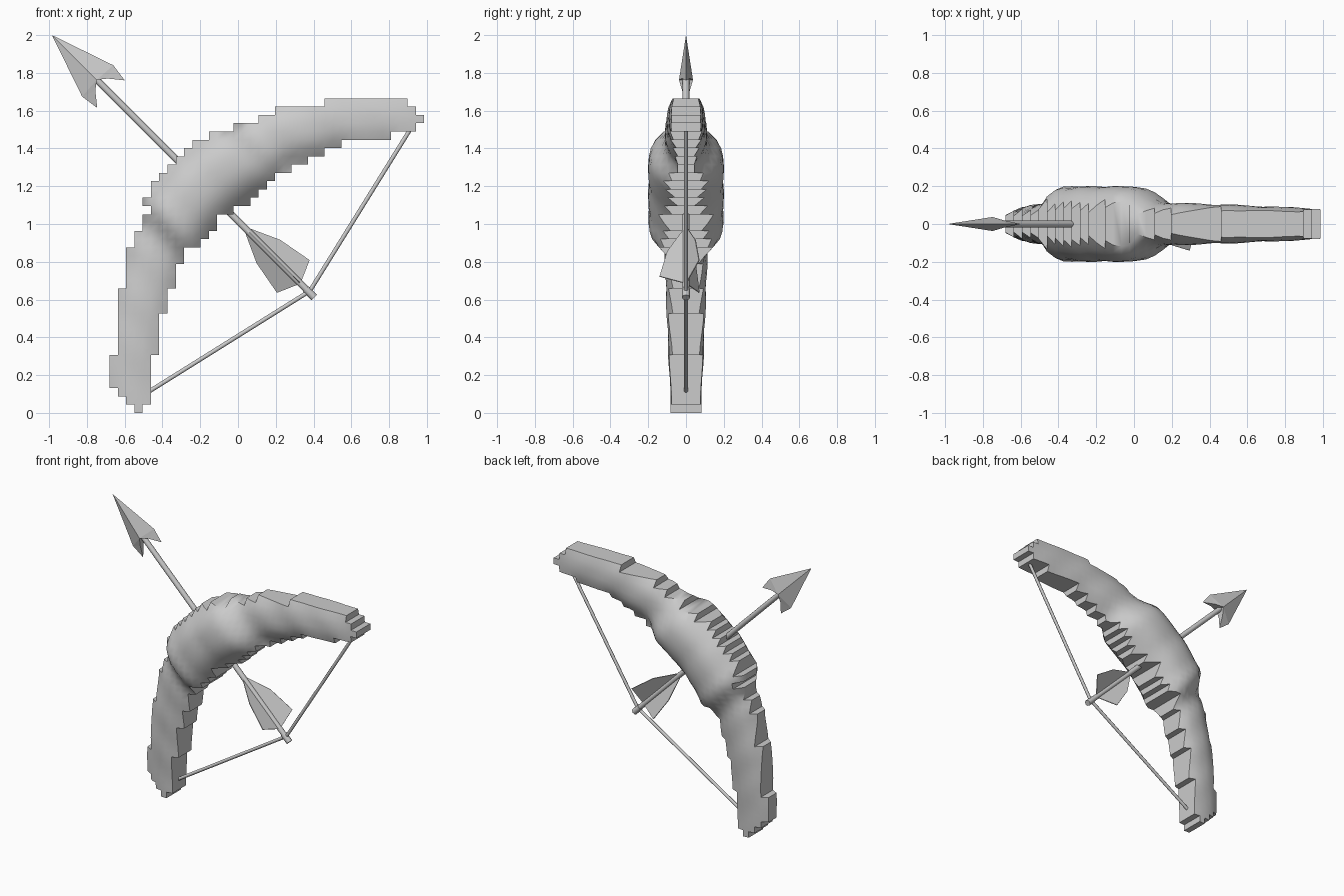
import bpy, bmesh, math
from mathutils import Vector

if "Cube" in bpy.data.objects:
    bpy.data.objects.remove(bpy.data.objects["Cube"], do_unlink=True)

grey = bpy.data.materials.new("plain grey")
grey.use_nodes = True
grey.diffuse_color = (0.6, 0.6, 0.6, 1)
grey.node_tree.nodes["Principled BSDF"].inputs["Base Color"].default_value = (0.6, 0.6, 0.6, 1)


def make_object(name, bm, smooth=None):
    bmesh.ops.recalc_face_normals(bm, faces=bm.faces)
    mesh = bpy.data.meshes.new(name)
    bm.to_mesh(mesh)
    bm.free()
    mesh.materials.append(grey)
    obj = bpy.data.objects.new(name, mesh)
    bpy.context.collection.objects.link(obj)
    if smooth:
        bpy.ops.object.select_all(action="DESELECT")
        obj.select_set(True)
        bpy.context.view_layer.objects.active = obj
        bpy.ops.object.shade_smooth_by_angle(angle=math.radians(smooth))
    return obj


def rod(name, start, end, radius, sides=8):
    start, end = Vector(start), Vector(end)
    bm = bmesh.new()
    bmesh.ops.create_cone(bm, cap_ends=True, segments=sides, radius1=radius,
                          radius2=radius, depth=(end - start).length)
    turn = (end - start).to_track_quat("Z", "Y").to_matrix()
    bmesh.ops.rotate(bm, verts=bm.verts, matrix=turn)
    bmesh.ops.translate(bm, verts=bm.verts, vec=(start + end) / 2)
    return make_object(name, bm, 50)


# Bow limb: stepped outline given as runs of square cells, one run per row
CELL = 1.665 / 38
LEFT = -0.68
starts = [3, 2, 1] + [0] * 4 + [1] * 8 + [2] * 5 + [3, 3, 4, 4, 5, 4, 5, 5]
starts += [6, 7, 8, 9, 10, 12, 15, 18, 20, 26]
ends = [4] + [5] * 6 + [6] * 5 + [7] * 3 + [8] * 3 + [9, 9, 11, 12, 13, 13]
ends += [15, 17, 18, 19, 20, 22, 24, 26, 28, 34, 37, 38, 37, 36]
middle = [Vector(p) for p in [(-.53, 0), (-.54, .25), (-.5, .55), (-.42, .85), (-.33, 1.03),
                              (-.2, 1.19), (-.02, 1.33), (.2, 1.46), (.5, 1.55), (.98, 1.57)]]


def distance_to_middle(p):
    best = 9
    for a, b in zip(middle, middle[1:]):
        t = max(0, min(1, (p - a).dot(b - a) / (b - a).length_squared))
        best = min(best, (p - a.lerp(b, t)).length)
    return best


def half_depth(x, z):
    # Thick grip in the middle, slim arms tapering to the tips, rounded across
    along = abs(x + z - 1.02)
    t = max(0, min(1, (0.55 - along) / 0.22))
    grip = t * t * (3 - 2 * t)
    arm = 0.118 - 0.04 * min(1, along / 1.55) ** 2
    peak = arm + (0.2 - arm) * grip
    width = 0.14 + 0.07 * grip
    across = min(1.15, distance_to_middle(Vector((x, z))) / width)
    ripple = 1 + 0.03 * math.sin(22 * (x + z))
    return min(0.2, peak * ripple) * (1 - (0.42 + 0.15 * grip) * across ** 2.6)


bm = bmesh.new()
corners = {}


def corner(col, row, side):
    key = (col, row, side)
    if key not in corners:
        x, z = LEFT + col * CELL, row * CELL
        corners[key] = bm.verts.new((x, side * half_depth(x, z), z))
    return corners[key]


filled = {(c, r) for r, (a, b) in enumerate(zip(starts, ends)) for c in range(a, b)}
for c, r in filled:
    ring = [(c, r), (c + 1, r), (c + 1, r + 1), (c, r + 1)]
    for side in (-1, 1):
        bm.faces.new([corner(*p, side) for p in ring])
    neighbours = [(c, r - 1), (c + 1, r), (c, r + 1), (c - 1, r)]
    for i, cell in enumerate(neighbours):
        if cell not in filled:
            p, q = ring[i], ring[(i + 1) % 4]
            bm.faces.new([corner(*p, -1), corner(*q, -1), corner(*q, 1), corner(*p, 1)])
make_object("bow_limb", bm, 45)

# Bowstring: two halves meeting at the arrow's nock
NOCK = (0.38, 0, 0.645)
rod("upper_string", NOCK, (0.93, 0, 1.53), 0.011)
rod("lower_string", NOCK, (-0.5, 0, 0.095), 0.011)


# Arrow space: u runs back from the tip, v lies across it in the bow's plane
def arrow_point(u, v, y):
    k = math.sqrt(0.5)
    return Vector((-0.985 + (u + v) * k, y, 2 + (v - u) * k))


rod("arrow_shaft", arrow_point(0.32, 0, 0), arrow_point(1.955, 0, 0), 0.018)
rod("arrow_nock", arrow_point(1.9, 0, 0), arrow_point(1.965, 0, 0), 0.021)

# Barbed arrowhead
bm = bmesh.new()
tip = bm.verts.new(arrow_point(0, 0, 0))
ridge = [bm.verts.new(arrow_point(0.335, 0, y)) for y in (-0.037, 0.037)]
for s in (-1, 1):
    outer = bm.verts.new(arrow_point(0.343, s * 0.117, 0))
    barb = bm.verts.new(arrow_point(0.442, s * 0.103, 0))
    notch = [bm.verts.new(arrow_point(0.371, s * 0.046, y)) for y in (-0.02, 0.02)]
    for r, n in zip(ridge, notch):
        bm.faces.new((tip, outer, r))
        bm.faces.new((outer, n, r))
        bm.faces.new((outer, barb, n))
    bm.faces.new((barb, notch[0], notch[1]))
    bm.faces.new((ridge[0], notch[0], notch[1], ridge[1]))
make_object("arrowhead", bm)

# Three flat feathers spaced evenly round the shaft
for i, name in enumerate(("front_feather", "upper_feather", "lower_feather")):
    angle = math.radians(-90 + 120 * i)
    bm = bmesh.new()
    outline = [(1.43, 0), (1.62, 0.1), (1.807, 0.14), (1.86, 0)]
    bm.faces.new([bm.verts.new(arrow_point(u, r * math.cos(angle), r * math.sin(angle)))
                  for u, r in outline])
    feather = make_object(name, bm)
    thick = feather.modifiers.new("thickness", "SOLIDIFY")
    thick.thickness = 0.005
    thick.offset = 0
